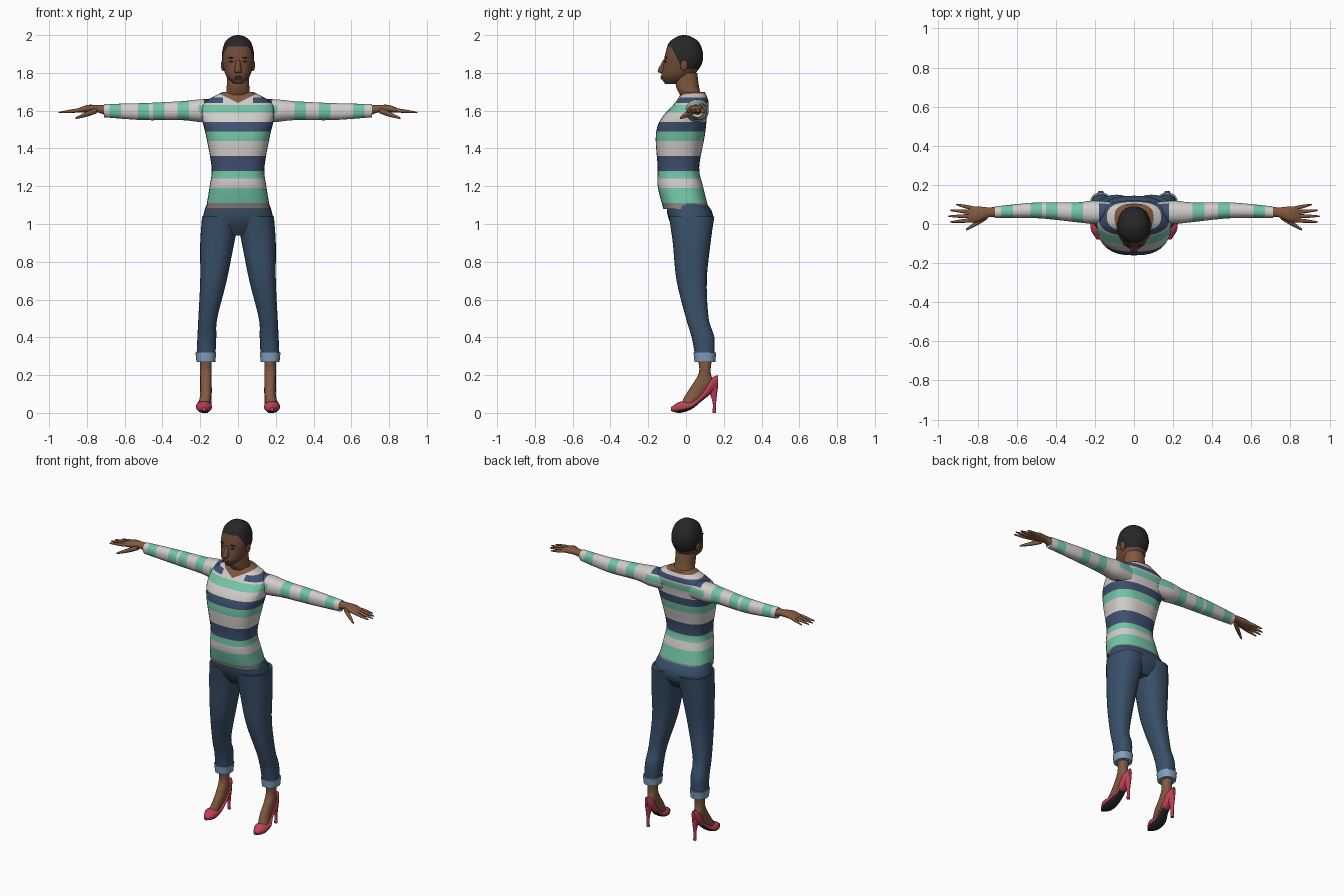
import bpy, bmesh, math
from mathutils import Vector, Matrix

if "Cube" in bpy.data.objects:
    bpy.data.objects.remove(bpy.data.objects["Cube"], do_unlink=True)


def material(name, red, green, blue):
    mat = bpy.data.materials.new(name)
    mat.use_nodes = True
    mat.diffuse_color = (red, green, blue, 1)
    shader = next(n for n in mat.node_tree.nodes if n.type == "BSDF_PRINCIPLED")
    shader.inputs["Base Color"].default_value = (red, green, blue, 1)
    return mat


SKIN = material("skin brown", .22, .1, .05)
FACE = material("face brown", .16, .07, .04)
CREAM = material("shirt cream", .64, .61, .59)
MINT = material("shirt mint", .17, .56, .39)
NAVY = material("shirt navy", .05, .08, .16)
HEM = material("hem grey", .25, .23, .22)
DENIM = material("denim blue", .04, .08, .14)
CUFF = material("cuff light blue", .22, .35, .5)
SHOE = material("shoe red", .52, .05, .09)
BLACK = material("hair black", .02, .02, .02)


def finish(name, bm, rule, planes=()):
    """Cut along colour borders, colour each face by the rule, shade smooth."""
    for point, normal in planes:
        geom = bm.verts[:] + bm.edges[:] + bm.faces[:]
        bmesh.ops.bisect_plane(bm, geom=geom, dist=1e-5, plane_co=point, plane_no=normal)
    bmesh.ops.recalc_face_normals(bm, faces=bm.faces[:])
    bm.normal_update()
    used = []
    for face in bm.faces:
        mat = rule(face.calc_center_median(), face.normal) if callable(rule) else rule
        if mat not in used:
            used.append(mat)
        face.material_index = used.index(mat)
    mesh = bpy.data.meshes.new(name)
    bm.to_mesh(mesh)
    bm.free()
    for mat in used:
        mesh.materials.append(mat)
    ob = bpy.data.objects.new(name, mesh)
    bpy.context.collection.objects.link(ob)
    bpy.ops.object.select_all(action="DESELECT")
    ob.select_set(True)
    bpy.context.view_layer.objects.active = ob
    bpy.ops.object.shade_smooth_by_angle(angle=math.radians(50))


def spline(keys, steps=5):
    """Smooth curve through all the keys."""
    last = len(keys) - 1
    points = []
    for i in range(last):
        around = [keys[min(max(j, 0), last)] for j in range(i - 1, i + 3)]
        for k in range(steps):
            t = k / steps
            points.append([q + t * (r - p) / 2 + t * t * (p - 2.5 * q + 2 * r - s / 2)
                           + t ** 3 * (1.5 * (q - r) + (s - p) / 2)
                           for p, q, r, s in zip(*around)])
    return points + [keys[-1]]


def loft(name, axis, keys, rule, side=1, planes=(), sides=32, power=2.2):
    """Rounded sections; key = place on axis, then centre and radius both ways across."""
    bm = bmesh.new()
    rings = []
    for t, u_mid, u_rad, v_mid, v_rad in spline(keys):
        ring = []
        for i in range(sides):
            angle = math.tau * i / sides
            c, s = math.cos(angle), math.sin(angle)
            u = u_mid + u_rad * math.copysign(abs(c) ** (2 / power), c)
            v = v_mid + v_rad * math.copysign(abs(s) ** (2 / power), s)
            x, y, z = {"x": (t, u, v), "y": (u, t, v), "z": (u, v, t)}[axis]
            ring.append(bm.verts.new((x * side, y, z)))
        rings.append(ring)
    for low, high in zip(rings, rings[1:]):
        for i in range(sides):
            j = (i + 1) % sides
            bm.faces.new((low[i], low[j], high[j], high[i]))
    bm.faces.new(rings[0])
    bm.faces.new(rings[-1])
    finish(name, bm, rule, planes)


def blob(name, place, size, mat):
    bm = bmesh.new()
    bmesh.ops.create_uvsphere(bm, u_segments=16, v_segments=10, radius=1)
    bm.transform(Matrix.Translation(place) @ Matrix.Diagonal((*size, 1)))
    finish(name, bm, mat)


def finger(name, start, end, radius, side):
    """Tapered, slightly drooping finger from knuckle to tip."""
    keys = []
    for t in (0, .4, .9, 1):
        p = start.lerp(end, t)
        r = radius * (1 - .8 * t ** 4)
        keys.append((p.x, p.y, r, p.z, r))
    loft(name, "x", keys, SKIN, side, sides=10)


# Shirt stripes: the top of each body band, and the middles of the sleeve bands
BANDS = [(1.11, HEM), (1.19, MINT), (1.24, CREAM), (1.28, MINT), (1.36, NAVY),
         (1.44, CREAM), (1.49, MINT), (1.54, NAVY), (1.59, CREAM), (1.63, MINT)]
SLEEVE_BANDS = (.33, .46, .64, -.29, -.42, -.5, -.65)
BAND_HALF = .03
YOKE_LOW, YOKE_HIGH, YOKE_IN, YOKE_OUT = 1.64, 1.67, .08, .18
SHOULDER, COLLAR_BACK, COLLAR_FRONT, COLLAR_SLOPE = .21, 1.69, 1.64, .5
MID_Y = .03
X, Y, Z = Matrix.Identity(3)

levels = [top for top, mat in BANDS] + [YOKE_LOW, YOKE_HIGH, COLLAR_BACK]
shirt_cuts = [(Z * z, Z) for z in levels] + [(Y * MID_Y, Y)]
for middle in SLEEVE_BANDS:
    shirt_cuts += [(X * (middle + d), X) for d in (-BAND_HALF, BAND_HALF)]
for s in (1, -1):
    shirt_cuts += [(X * x * s, X) for x in (YOKE_IN, YOKE_OUT, SHOULDER)]
    shirt_cuts.append((Z * COLLAR_FRONT, Z - X * s * COLLAR_SLOPE))


def shirt_rule(c, normal):
    across = abs(c.x)
    if across > SHOULDER:
        striped = any(abs(c.x - middle) < BAND_HALF for middle in SLEEVE_BANDS)
        return MINT if striped else CREAM
    back = c.y > MID_Y
    if c.z > (COLLAR_BACK if back else COLLAR_FRONT + COLLAR_SLOPE * across):
        return SKIN if across < .1 else CREAM
    if YOKE_LOW < c.z < YOKE_HIGH and across < YOKE_OUT and (back or across > YOKE_IN):
        return NAVY
    return next((mat for top, mat in BANDS if c.z < top), CREAM)


loft("shirt_body", "z", [
    (1.08, 0, .17, 0, .12), (1.2, 0, .15, -.03, .12), (1.3, 0, .14, -.04, .11),
    (1.47, 0, .17, -.03, .13), (1.56, 0, .19, -.01, .12),
    (1.64, 0, .18, .03, .09), (1.7, 0, .08, .04, .06)],
    shirt_rule, planes=shirt_cuts, power=2.6)

# Neck, head and close-cropped hair
loft("neck", "z", [(1.65, 0, .07, .04, .05), (1.72, 0, .06, .01, .06),
                   (1.8, 0, .06, 0, .06)], SKIN)

BROW_LINE, NAPE_LINE = 1.94, 1.82
TEMPLE = Vector((0, -.08, BROW_LINE))
TEMPLE_SLOPE = Vector((0, 2, 1))


def head_rule(c, normal):
    behind = (c - TEMPLE).dot(TEMPLE_SLOPE) > 0
    return BLACK if c.z > BROW_LINE or (behind and c.z > NAPE_LINE) else FACE


loft("head", "z", [
    (1.74, 0, .02, -.08, .03), (1.78, 0, .06, -.05, .08), (1.84, 0, .08, -.02, .1),
    (1.9, 0, .085, -.01, .1), (1.96, 0, .07, -.01, .08), (1.99, 0, .04, -.01, .04),
    (2, 0, .01, -.01, .01)], head_rule,
    planes=[(Z * BROW_LINE, Z), (Z * NAPE_LINE, Z), (TEMPLE, TEMPLE_SLOPE)])
loft("nose", "z", [(1.8, 0, .01, -.12, .01), (1.81, 0, .02, -.12, .03),
                   (1.87, 0, .01, -.11, .01)], FACE, sides=16)
blob("upper_lip", (0, -.125, 1.78), (.02, .01, .006), FACE)
blob("lower_lip", (0, -.125, 1.77), (.02, .01, .006), FACE)

for side, label in ((1, "left"), (-1, "right")):
    # Face features
    blob(label + "_eye", (side * .033, -.105, 1.86), (.014, .01, .004), BLACK)
    blob(label + "_brow", (side * .035, -.105, 1.88), (.02, .009, .003), BLACK)
    blob(label + "_ear", (side * .08, -.01, 1.84), (.01, .02, .03), FACE)

    # Sleeve
    loft(label + "_sleeve", "x", [
        (.1, .06, .05, 1.6, .06), (.2, .06, .06, 1.6, .06), (.3, .06, .05, 1.6, .05),
        (.5, .07, .04, 1.595, .045), (.71, .06, .03, 1.6, .035)],
        shirt_rule, side, shirt_cuts)

    # Hand with four fingers and a thumb
    loft(label + "_palm", "x", [
        (.69, .06, .03, 1.6, .03), (.74, .06, .025, 1.61, .02),
        (.8, .05, .04, 1.61, .02), (.85, .05, .04, 1.6, .01)], SKIN, side)
    for i, part in enumerate(("index", "middle", "ring", "little")):
        knuckle = Vector((.82, .02 + .02 * i, 1.605))
        tip = Vector((.95 - .01 * (i - 1) ** 2, .01 + .03 * i, 1.59))
        finger(f"{label}_{part}_finger", knuckle, tip, .01, side)
    finger(label + "_thumb", Vector((.75, .04, 1.6)), Vector((.86, -.03, 1.56)), .015, side)

    # Trouser leg and turned-up cuff
    loft(label + "_trouser_leg", "z", [
        (.29, .17, .05, .1, .05), (.4, .165, .05, .09, .06), (.5, .16, .05, .06, .06),
        (.7, .13, .07, .03, .08), (.9, .11, .09, .03, .1), (1.04, .09, .1, .03, .12)],
        DENIM, side, power=2.4)
    loft(label + "_cuff", "z", [(.27, .17, .05, .1, .055), (.32, .17, .055, .1, .06)],
         CUFF, side, power=2.4)

    # Foot
    loft(label + "_foot", "z", [
        (.04, .18, .03, 0, .03), (.1, .17, .03, .05, .05), (.16, .17, .03, .09, .05),
        (.22, .17, .03, .1, .03), (.3, .17, .03, .1, .04)], SKIN, side)

    # High-heeled shoe with a dark sole under the front
    loft(label + "_shoe", "y", [
        (-.08, .18, .01, .02, .01), (-.03, .18, .04, .03, .03), (.03, .18, .04, .04, .02),
        (.08, .17, .03, .08, .02), (.13, .17, .03, .14, .04), (.17, .17, .01, .17, .03)],
        lambda c, normal: BLACK if normal.z < -.5 and c.y < .1 else SHOE, side)
    loft(label + "_heel", "z", [(0, .17, .01, .15, .01), (.06, .17, .01, .15, .01),
                                (.14, .17, .02, .14, .03)], SHOE, side)

# Hips
loft("trouser_hips", "z", [(.94, 0, .08, .03, .07), (1, 0, .18, .03, .11),
                           (1.06, 0, .18, .02, .12), (1.12, 0, .16, 0, .1)],
     DENIM, power=2.4)
